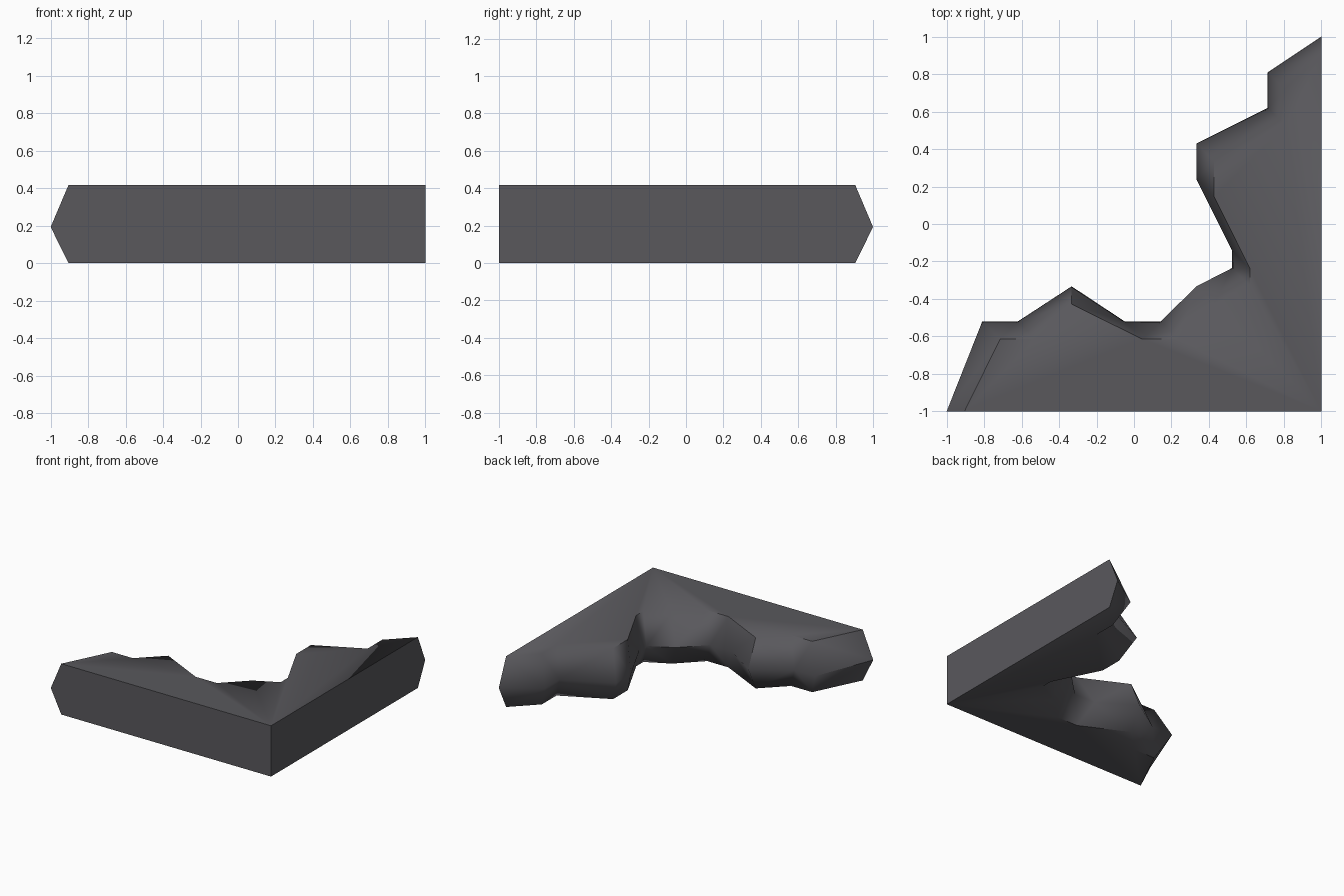
import bpy, bmesh, math

if "Cube" in bpy.data.objects:
    bpy.data.objects.remove(bpy.data.objects["Cube"])

H_MID, H_TOP, D = 0.193, 0.417, 0.095

# Jagged inner outline at mid height
outline = [(-1, -1), (-.81, -.52), (-.62, -.52), (-.333, -.333), (-.05, -.52),
           (.143, -.52), (.333, -.333), (.524, -.235), (.524, -.143),
           (.333, .24), (.333, .43), (.714, .62), (.714, .81), (1, 1)]


def inset(p):
    """Pull a point back toward the solid corner, kept on the outer walls."""
    x, y = p
    if p == (-1, -1):
        return (-1 + D, -1)
    if p == (1, 1):
        return (1, 1 - D)
    if p == (-.333, -.333):
        return (x, y - D)
    return (x + D, y - D)


bm = bmesh.new()
# Bottom, middle and top rings of the rough wall
rings = [[bm.verts.new((*(p if z == H_MID else inset(p)), z)) for p in outline]
         for z in (0, H_MID, H_TOP)]
low, mid, top = rings
c0 = bm.verts.new((1, -1, 0))
c1 = bm.verts.new((1, -1, H_TOP))
for a, b in ((low, mid), (mid, top)):
    for i in range(len(outline) - 1):
        bm.faces.new((a[i], b[i], b[i + 1], a[i + 1]))
# Flat top and bottom, straight front and right walls
bm.faces.new(top + [c1])
bm.faces.new(low + [c0])
bm.faces.new((c0, c1, top[0], mid[0], low[0]))
bm.faces.new((c0, c1, top[-1], mid[-1], low[-1]))
bmesh.ops.triangulate(bm, faces=bm.faces[:])
bmesh.ops.recalc_face_normals(bm, faces=bm.faces[:])

me = bpy.data.meshes.new("rock_corner")
bm.to_mesh(me)
bm.free()
ob = bpy.data.objects.new("rock_corner", me)
bpy.context.collection.objects.link(ob)

# Dark stone colour
mat = bpy.data.materials.new("dark grey stone")
mat.diffuse_color = (0.1, 0.098, 0.108, 1)
mat.use_nodes = True
mat.node_tree.nodes["Principled BSDF"].inputs["Base Color"].default_value = mat.diffuse_color
me.materials.append(mat)

# Smooth rough wall with sharp rims
bpy.context.view_layer.objects.active = ob
ob.select_set(True)
bpy.ops.object.shade_smooth_by_angle(angle=math.radians(61))
